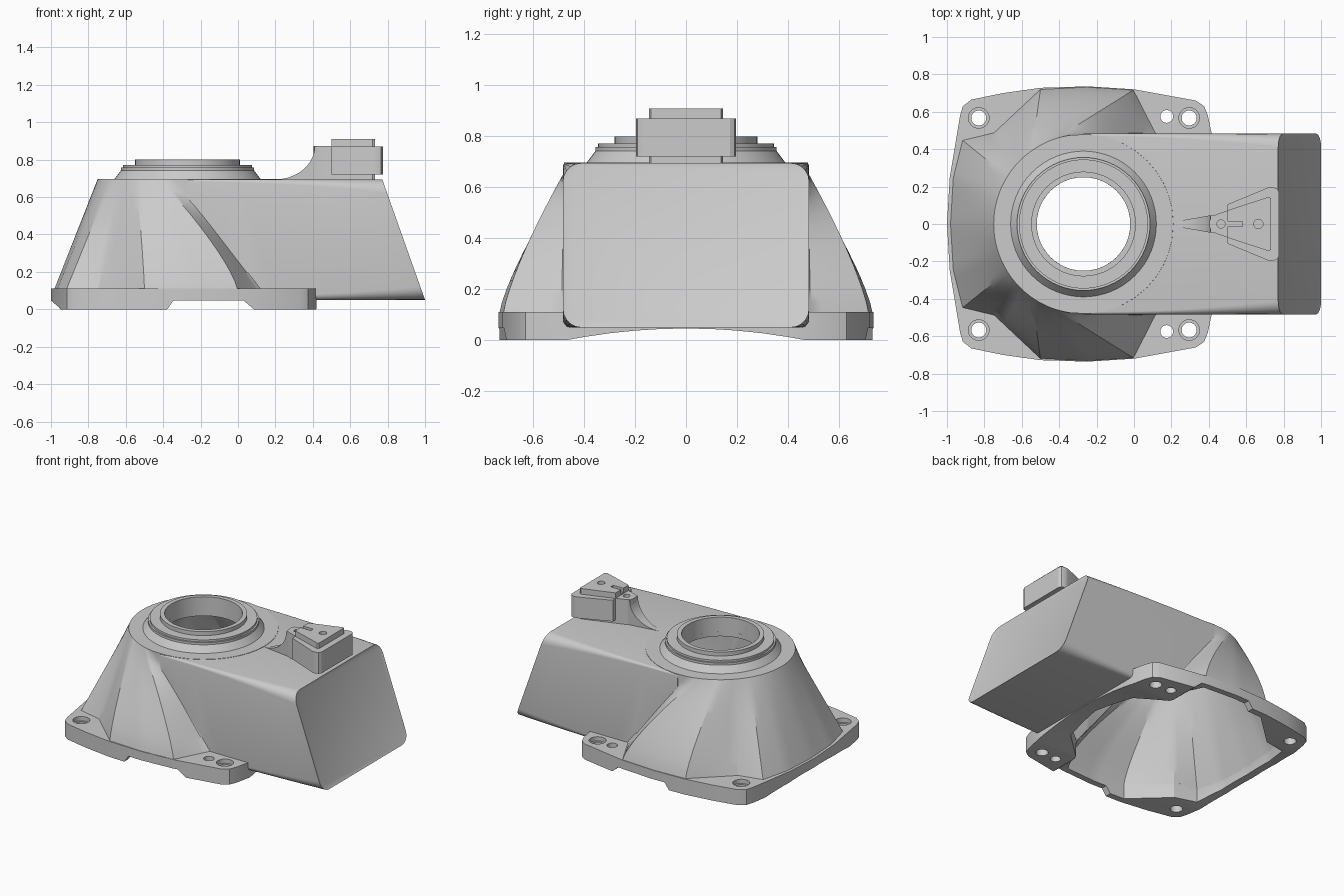
import bpy, bmesh, math
from mathutils import Vector

if "Cube" in bpy.data.objects:
    bpy.data.objects.remove(bpy.data.objects["Cube"])

grey = bpy.data.materials.new("matte_grey")
grey.use_nodes = True
grey.diffuse_color = (0.6, 0.6, 0.6, 1)
grey.node_tree.nodes["Principled BSDF"].inputs["Base Color"].default_value = (0.6, 0.6, 0.6, 1)

CX = -0.27      # centre of the round opening
TOP = 0.697     # height of the housing roof


def finish(bm, name):
    bmesh.ops.recalc_face_normals(bm, faces=bm.faces)
    mesh = bpy.data.meshes.new(name)
    bm.to_mesh(mesh)
    bm.free()
    mesh.materials.append(grey)
    obj = bpy.data.objects.new(name, mesh)
    bpy.context.collection.objects.link(obj)
    return obj


def loft(name, rings, inset=0):
    """Closed solid through equal-length loops, capped at both ends."""
    bm = bmesh.new()
    loops = [[bm.verts.new(p) for p in ring] for ring in rings]
    n = len(loops[0])
    for a, b in zip(loops, loops[1:]):
        for i in range(n):
            j = (i + 1) % n
            bm.faces.new((a[i], a[j], b[j], b[i]))
    bm.faces.new(loops[0][::-1])
    end = bm.faces.new(loops[-1])
    bmesh.ops.recalc_face_normals(bm, faces=bm.faces)
    if inset:
        bmesh.ops.inset_region(bm, faces=[end], thickness=inset, depth=-0.004)
    return finish(bm, name)


def prism(name, pts, lo, hi, axis="z"):
    place = {"x": lambda a, b, h: (h, a, b),
             "y": lambda a, b, h: (a, h, b),
             "z": lambda a, b, h: (a, b, h)}[axis]
    return loft(name, [[place(a, b, h) for a, b in pts] for h in (lo, hi)])


def mirrored(half):
    """Complete an outline from its +y half."""
    return half + [(x, -y) for x, y in reversed(half) if abs(y) > 1e-6]


def circle(x, y, r, n=32):
    return [(x + r * math.cos(i * math.tau / n), y + r * math.sin(i * math.tau / n))
            for i in range(n)]


def cut(obj, *cutters):
    for c in cutters:
        c.hide_render = True
        mod = obj.modifiers.new("cut", "BOOLEAN")
        mod.operation = "DIFFERENCE"
        mod.solver = "EXACT"
        mod.object = c
    deps = bpy.context.evaluated_depsgraph_get()
    mesh = bpy.data.meshes.new_from_object(obj.evaluated_get(deps))
    obj.modifiers.clear()
    obj.data = mesh


# Hood: footprint x, y, matching angle on the roof circle, bulge exponent
HOOD = [(-0.985, 0, 0, 1), (-0.97, 0.25, 18, 1), (-0.92, 0.45, 32, 1),
        (-0.75, 0.49, 45, 1), (-0.5, 0.722, 55, 1.3), (-0.25, 0.734, 64, 1.3),
        (0, 0.718, 72, 1.3), (0.12, 0.49, 82, 1), (0.3, 0.33, 135, 1),
        (0.36, 0, 180, 1)]


def hood(name, shrink, bottom, top):
    half = []
    for a, b in zip(HOOD, HOOD[1:]):
        half += [[p + (q - p) * k / 5 for p, q in zip(a, b)] for k in range(5)]
    half.append(list(HOOD[-1]))
    full = half + [[x, -y, -t, e] for x, y, t, e in reversed(half[1:-1])]
    levels = [0.1 + (top - 0.1) * i / 12 for i in range(13)]
    if bottom < 0.1:
        levels.insert(0, bottom)
    rings = []
    for z in levels:
        s = max(0, (z - 0.1) / (top - 0.1))
        ring = []
        for x, y, t, e in full:
            ang = math.radians(t)
            foot = Vector((x, y))
            roof = Vector((CX - 0.48 * math.cos(ang), 0.48 * math.sin(ang)))
            p = foot.lerp(roof, s ** e)
            ring.append((CX + (p.x - CX) * shrink, p.y * shrink, z))
        rings.append(ring)
    return loft(name, rings)


def duct(name, wall, inset=0):
    """Box duct whose corners grow rounder toward the slanted end."""
    rings = []
    for k in range(9):
        t = k / 8
        r = 0.012 + 0.06 * t * t
        hy, z0, z1 = 0.483 - wall, 0.05 + wall, 0.695 - wall
        ring = []
        for q, (sy, zc) in enumerate([(1, z1 - r), (-1, z1 - r), (-1, z0 + r), (1, z0 + r)]):
            for i in range(6):
                a = math.radians(90 * q + 18 * i)
                y = sy * (hy - r) + r * math.cos(a)
                z = zc + r * math.sin(a)
                end = 1.0 - wall - (z - 0.05) * 0.355
                ring.append((CX + (end - CX) * t, y, z))
        rings.append(ring)
    return loft(name, rings, inset)


# Hollow shell
hood_shell = hood("hood_shell", 1, 0.1, TOP)
duct_shell = duct("outlet_duct", 0, 0.012)
hood_void = hood("hood_void", 0.945, -0.02, TOP - 0.03)
duct_void = duct("duct_void", 0.028)
bore = prism("bore", circle(CX, 0, 0.25, 48), 0.4, 1)
cut(hood_shell, hood_void, duct_void, bore)
cut(duct_shell, hood_void, duct_void, bore)

# Mounting flange with four feet
flange = prism("mounting_flange", mirrored(
    [(-1, 0), (-0.985, 0.25), (-0.93, 0.58), (-0.915, 0.63), (-0.87, 0.665),
     (-0.7, 0.7), (-0.5, 0.728), (-0.25, 0.736), (0, 0.72), (0.33, 0.66),
     (0.375, 0.63), (0.395, 0.58), (0.42, 0.46)]), 0, 0.11)
side_notch = prism("side_notch", [(-0.4, -0.03), (-0.345, 0.047), (0.03, 0.047), (0.12, -0.03)],
                   -1, 1, "y")
arch = prism("end_arch", [(-0.47, -0.02)] +
             [(y / 10, 0.046 * (1 - (y / 4.7) ** 2)) for y in (-4.7, -4, -3, -2, -1, 0, 1, 2, 3, 4, 4.7)] +
             [(0.47, -0.02)], -1.2, 1.2, "x")
holes = []
for s in (1, -1):
    for x, y, r, sink in ((-0.83, 0.567, 0.04, 0.055), (0.295, 0.567, 0.04, 0.055),
                          (0.175, 0.575, 0.034, 0)):
        holes.append(prism("bolt_hole", circle(x, s * y, r), -0.1, 0.3))
        if sink:
            holes.append(prism("bolt_recess", circle(x, s * y, sink), 0.08, 0.3))
cut(flange, hood_void, side_notch, arch, *holes)

# Stepped collar around the opening
profile = [(0.25, 0.665), (0.25, 0.8), (0.28, 0.8), (0.28, 0.772), (0.345, 0.772),
           (0.345, 0.758), (0.356, 0.758), (0.356, 0.742), (0.395, 0.69), (0.395, 0.675)]
bm = bmesh.new()
rings = [[bm.verts.new((x, y, z)) for x, y in circle(CX, 0, r, 64)] for r, z in profile]
for a, b in zip(rings, rings[1:] + rings[:1]):
    for i in range(64):
        j = (i + 1) % 64
        bm.faces.new((a[i], a[j], b[j], b[i]))
collar = finish(bm, "opening_collar")

# Bracket on the duct roof
neck = prism("bracket_neck", mirrored([(0.405, 0.02), (0.415, 0.04), (0.44, 0.052),
                                       (0.72, 0.145), (0.732, 0.138)]), 0.68, 0.872)
block = prism("bracket_block", mirrored([(0.5, 0.105), (0.715, 0.194), (0.74, 0.197),
                                         (0.765, 0.19), (0.775, 0.172)]), 0.72, 0.87)
plate = prism("bracket_plate", mirrored([(0.5, 0.073), (0.72, 0.145), (0.732, 0.138)]),
              0.865, 0.91)
web_pts = [(0.2 + 0.21 * math.sin(a), 0.695 + 0.175 * (1 - math.cos(a)))
           for a in [math.radians(9 * i) for i in range(11)]]
web = prism("bracket_web", web_pts + [(0.45, 0.87), (0.45, 0.685), (0.2, 0.685)],
            -0.045, 0.045, "y")
for v in web.data.vertices:
    v.co.y *= min(1, 0.2 + 0.8 * (v.co.x - 0.2) / 0.2)
pin_a = prism("pin_hole", circle(0.465, 0, 0.022, 24), 0.82, 1)
pin_b = prism("pin_hole", circle(0.665, 0, 0.025, 24), 0.85, 1)
slot = prism("slot", [(0.48, -0.014), (0.58, -0.014), (0.58, 0.014), (0.48, 0.014)], 0.88, 1)
cut(neck, pin_a, pin_b)
cut(plate, pin_b, slot)
cut(block, pin_b)
cut(web, pin_a)

# Remove helpers and smooth the curved parts
for h in [hood_void, duct_void, bore, side_notch, arch, pin_a, pin_b, slot] + holes:
    bpy.data.objects.remove(h)
for obj in (hood_shell, duct_shell, flange, collar, neck, block, plate, web):
    bpy.ops.object.select_all(action="DESELECT")
    obj.select_set(True)
    bpy.context.view_layer.objects.active = obj
    bpy.ops.object.shade_smooth_by_angle(angle=math.radians(28))
